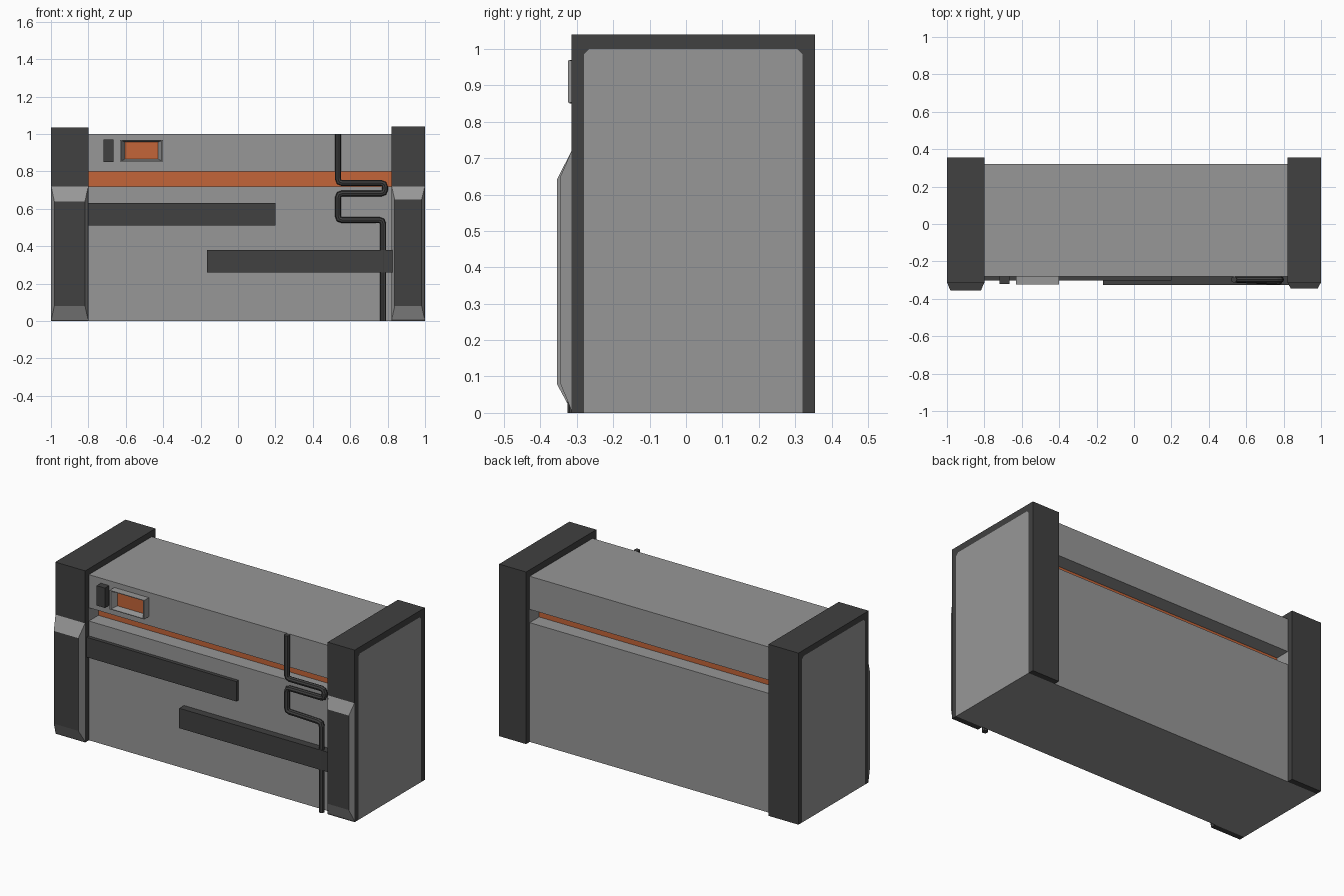
import bpy, bmesh, math
from mathutils import Vector

if "Cube" in bpy.data.objects:
    bpy.data.objects.remove(bpy.data.objects["Cube"])


def material(name, rgb):
    m = bpy.data.materials.new(name)
    m.diffuse_color = (*rgb, 1)
    m.use_nodes = True
    m.node_tree.nodes["Principled BSDF"].inputs["Base Color"].default_value = m.diffuse_color
    return m


GRAY = material("metal gray", (0.31, 0.31, 0.31))
DARK = material("dark gray", (0.052, 0.052, 0.052))
ORANGE = material("orange", (0.55, 0.128, 0.04))


def finish(name, bm, mats, rule=None):
    bmesh.ops.recalc_face_normals(bm, faces=bm.faces)
    bm.normal_update()
    if rule:
        for f in bm.faces:
            f.material_index = int(rule(f))
    me = bpy.data.meshes.new(name)
    bm.to_mesh(me)
    bm.free()
    for m in mats:
        me.materials.append(m)
    ob = bpy.data.objects.new(name, me)
    bpy.context.collection.objects.link(ob)
    return ob


def prism(name, profile, x0, x1, mats, rule=None):
    """Extrude a (y, z) outline along x."""
    bm = bmesh.new()
    face = bm.faces.new([bm.verts.new((x0, y, z)) for y, z in profile])
    ext = bmesh.ops.extrude_face_region(bm, geom=[face])
    verts = [v for v in ext["geom"] if isinstance(v, bmesh.types.BMVert)]
    bmesh.ops.translate(bm, verts=verts, vec=(x1 - x0, 0, 0))
    return finish(name, bm, mats, rule)


def loft(name, rings, mats, rule=None):
    """Join rectangles (x0, x1, z0, z1, y) in order and cap both ends."""
    bm = bmesh.new()
    loops = [[bm.verts.new((x, y, z)) for x, z in ((a, c), (b, c), (b, d), (a, d))]
             for a, b, c, d, y in rings]
    for p, q in zip(loops, loops[1:]):
        for i in range(4):
            j = (i + 1) % 4
            bm.faces.new((p[i], p[j], q[j], q[i]))
    bm.faces.new(loops[0])
    bm.faces.new(loops[-1])
    return finish(name, bm, mats, rule)


FRONT, BACK, G = -0.28, 0.32, 0.09

# Main body with a groove front and back, orange at the groove bottom
body = [(FRONT, 0), (BACK, 0), (BACK, 0.72), (BACK - G, 0.72), (BACK - G, 0.8), (BACK, 0.8),
        (BACK, 1), (FRONT, 1), (FRONT, 0.8), (FRONT + G, 0.8), (FRONT + G, 0.72), (FRONT, 0.72)]
prism("body", body, -0.8, 0.82, [GRAY, ORANGE],
      lambda f: abs(f.normal.y) > 0.9 and 0.73 < f.calc_center_median().z < 0.79)

# End blocks, wrapped by dark frames, with bevelled front pads
c = 0.015
inner = [(FRONT, 0), (FRONT, 1 - c), (FRONT + c, 1), (BACK - c, 1), (BACK, 1 - c), (BACK, 0)]
for side, x0, x1, top, ztop, py in (("left", -1.0, -0.8, 1.036, 0.64, -0.355),
                                    ("right", 0.82, 1.0, 1.039, 0.65, -0.345)):
    prism(side + "_end_block", inner, x0, x1, [GRAY])
    frame = inner + [(0.355, 0), (0.355, top), (-0.315, top), (-0.315, 0)]
    prism(side + "_frame", frame, x0, x1, [DARK])
    loft(side + "_front_pad", [(x0, x1, 0, 0.725, -0.312),
                               (x0 + 0.018, x1 - 0.018, 0.08, ztop, py)],
         [GRAY, DARK], lambda f: f.normal.y < -0.95)

# Plain front plates
for name, a, b, z0, z1, y in (("upper_bar", -0.8, 0.2, 0.51, 0.63, -0.302),
                              ("lower_bar", -0.165, 0.83, 0.26, 0.38, -0.325),
                              ("button", -0.72, -0.665, 0.85, 0.97, -0.32)):
    loft(name, [(a, b, z0, z1, FRONT), (a, b, z0, z1, y)], [DARK])

# Display with sunken orange screen
loft("display", [(-0.63, -0.4, 0.853, 0.968, FRONT), (-0.63, -0.4, 0.853, 0.968, -0.324),
                 (-0.622, -0.408, 0.857, 0.964, -0.324),
                 (-0.604, -0.428, 0.867, 0.957, -0.288)], [GRAY, ORANGE],
     lambda f: f.normal.y < -0.9 and -0.3 < f.calc_center_median().y)

# Bent pipe: corners rounded with two extra points each
U, L = -0.297, -0.309
path = [Vector(p) for p in ((0.535, U, 1), (0.535, U, 0.738), (0.786, U, 0.738), (0.786, U, 0.682),
                            (0.535, U, 0.682), (0.535, U, 0.54), (0.776, L, 0.54), (0.776, L, 0))]
pts = [path[0]]
for p, q, r in zip(path, path[1:], path[2:]):
    a, b = q + (p - q).normalized() * 0.022, q + (r - q).normalized() * 0.022
    pts += [a, (a + b + q * 2) / 4, b]
pts.append(path[-1])
cu = bpy.data.curves.new("pipe", "CURVE")
cu.dimensions = "3D"
cu.bevel_depth = 0.0165
cu.bevel_resolution = 2
cu.use_fill_caps = True
sp = cu.splines.new("POLY")
sp.points.add(len(pts) - 1)
for s, p in zip(sp.points, pts):
    s.co = (*p, 1)
sp.use_smooth = False
cu.materials.append(DARK)
pipe = bpy.data.objects.new("pipe", cu)
bpy.context.collection.objects.link(pipe)
bpy.context.view_layer.objects.active = pipe
pipe.select_set(True)
bpy.ops.object.convert(target="MESH")
